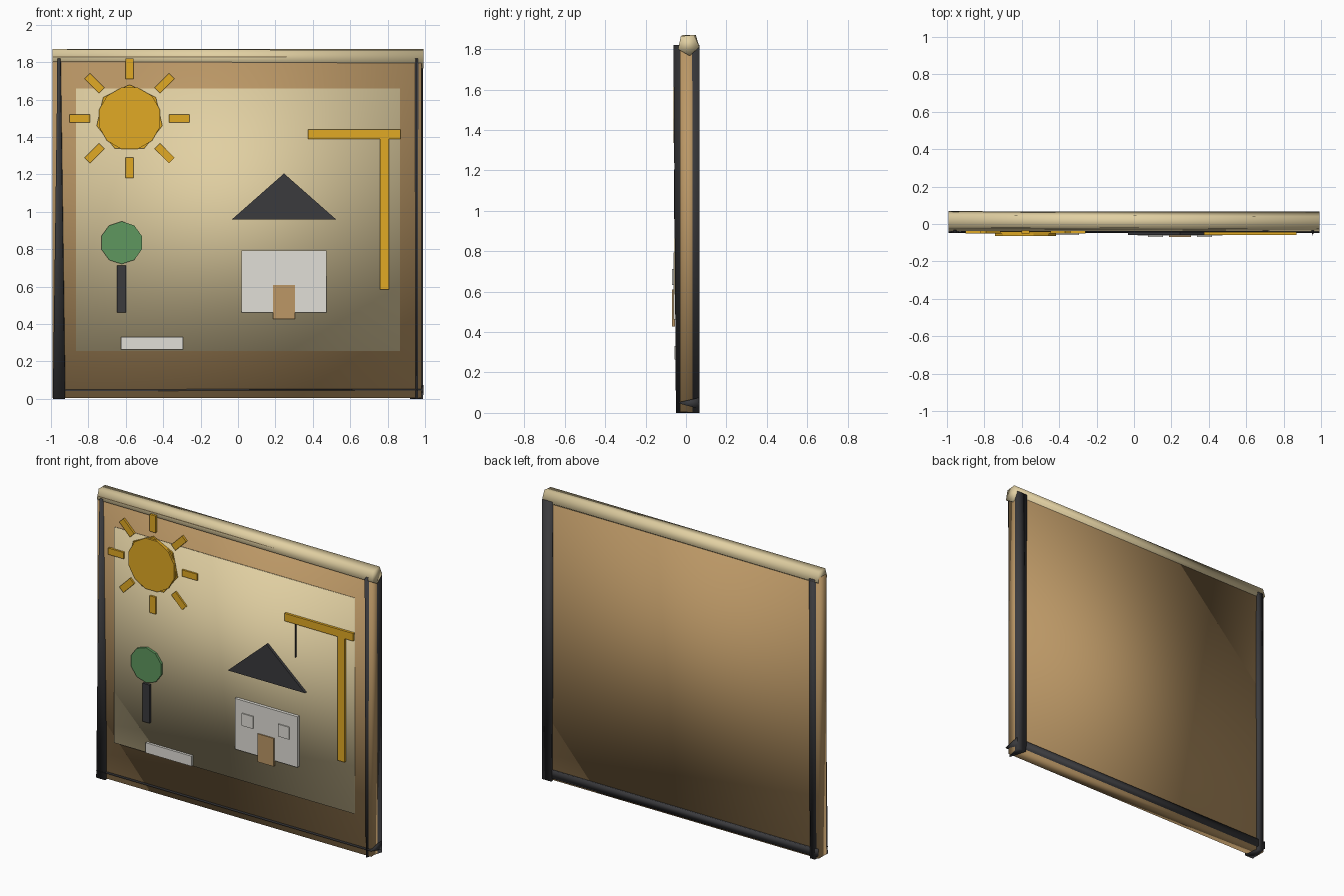
import bpy, bmesh, math
from mathutils import Vector

if "Cube" in bpy.data.objects:
    bpy.data.objects.remove(bpy.data.objects["Cube"])


def material(name, rgb):
    m = bpy.data.materials.new(name)
    m.diffuse_color = (*[c ** 2.2 for c in rgb], 1)
    m.use_nodes = True
    m.node_tree.nodes["Principled BSDF"].inputs["Base Color"].default_value = m.diffuse_color
    return m


WOOD = material("wood", (0.73, 0.59, 0.40))
CREAM = material("cream", (0.88, 0.81, 0.63))
DARK = material("dark", (0.24, 0.24, 0.25))
GOLD = material("gold", (0.88, 0.66, 0.16))
GREEN = material("green", (0.37, 0.59, 0.37))
WHITE = material("white", (0.88, 0.87, 0.84))


def loft(name, a, b, mat, smooth=False):
    """Closed solid between two matching end outlines."""
    bm = bmesh.new()
    a = [bm.verts.new(p) for p in a]
    b = [bm.verts.new(p) for p in b]
    bm.faces.new(a)
    bm.faces.new(b[::-1])
    for i in range(len(a)):
        j = (i + 1) % len(a)
        bm.faces.new((a[i], b[i], b[j], a[j]))
    bmesh.ops.recalc_face_normals(bm, faces=bm.faces)
    me = bpy.data.meshes.new(name)
    bm.to_mesh(me)
    bm.free()
    me.materials.append(mat)
    for p in me.polygons:
        p.use_smooth = smooth
    ob = bpy.data.objects.new(name, me)
    bpy.context.collection.objects.link(ob)
    return ob


def plate(name, pts, mat, y0=-0.058, y1=-0.042, smooth=False):
    """Flat x-z outline given thickness along y."""
    return loft(name, [(x, y0, z) for x, z in pts], [(x, y1, z) for x, z in pts], mat, smooth)


def rect(name, x0, x1, z0, z1, mat, *args, **kw):
    return plate(name, [(x0, z0), (x1, z0), (x1, z1), (x0, z1)], mat, *args, **kw)


def disc(cx, cz, r, n, start=90):
    return [(cx + r * math.cos(math.radians(start + 360 * i / n)),
             cz + r * math.sin(math.radians(start + 360 * i / n))) for i in range(n)]


def post(name, low, high, mat):
    """Wedge-shaped upright from a bottom and a top x-y outline."""
    loft(name, [(x, y, 0.0) for x, y in low], [(x, y, 1.82) for x, y in high], mat, True)


def rail(name, left, right, mat):
    """Wedge-shaped crossbar from a left and a right y-z outline."""
    loft(name, [(-0.992, y, z) for y, z in left], [(0.992, y, z) for y, z in right], mat, True)


# Board and picture panel
rect("board", -0.993, 0.98, 0.005, 1.83, WOOD, -0.03, 0.052, smooth=True)
rect("picture_panel", -0.865, 0.865, 0.257, 1.66, CREAM, -0.038, -0.028, smooth=True)

# Frame: hewn wedges that break through the board
post("left_post",
     [(-0.99, -0.045), (-0.925, -0.045), (-0.94, 0.068), (-0.975, 0.068)],
     [(-0.965, -0.048), (-0.95, -0.048), (-0.935, 0.068), (-0.975, 0.068)], DARK)
post("right_post",
     [(0.956, -0.05), (0.99, 0.068), (0.92, 0.068)],
     [(0.956, -0.062), (0.99, 0.068), (0.915, 0.068)], DARK)
rail("bottom_rail",
     [(-0.047, 0.047), (0.068, 0.02), (0.068, 0.07)],
     [(-0.047, 0.05), (0.065, 0.02), (0.065, 0.075)], DARK)
rail("top_rail", disc(0.016, 1.825, 0.055, 5, -90), disc(0.012, 1.823, 0.056, 5, -84), CREAM)

# Sun with rays
plate("sun_back", disc(-0.58, 1.5, 0.18, 7), GOLD, -0.05, -0.04)
plate("sun", disc(-0.58, 1.5, 0.17, 12, 75), GOLD, -0.063, -0.05)
for i in range(8):
    d = math.radians(45 * i)
    c, s = math.cos(d), math.sin(d)
    pts = [(-0.58 + c * r - s * t, 1.5 + s * r + c * t)
           for r, t in ((0.21, -0.021), (0.32, -0.021), (0.32, 0.021), (0.21, 0.021))]
    plate(f"sun_ray_{i + 1}", pts, GOLD, -0.05, -0.035)

# Tree and low block
plate("tree_crown", disc(-0.622, 0.835, 0.114, 10), GREEN)
rect("tree_trunk", -0.647, -0.598, 0.463, 0.712, DARK)
rect("ground_block", -0.625, -0.295, 0.264, 0.33, WHITE)

# House
rect("house_wall", 0.02, 0.472, 0.463, 0.793, WHITE, -0.062)
plate("house_roof", [(-0.032, 0.96), (0.524, 0.96), (0.246, 1.205)], DARK, -0.06)
rect("house_door", 0.188, 0.305, 0.427, 0.61, WOOD, -0.069, -0.055)
for side, x in (("left", 0.115), ("right", 0.376)):
    rect(f"{side}_window", x - 0.04, x + 0.04, 0.632, 0.712, WHITE, -0.069, -0.055)

# Crane
rect("crane_mast", 0.759, 0.808, 0.585, 1.392, GOLD)
rect("crane_arm", 0.374, 0.87, 1.39, 1.44, GOLD)
rect("crane_cable", 0.4505, 0.4515, 1.17, 1.392, DARK)
